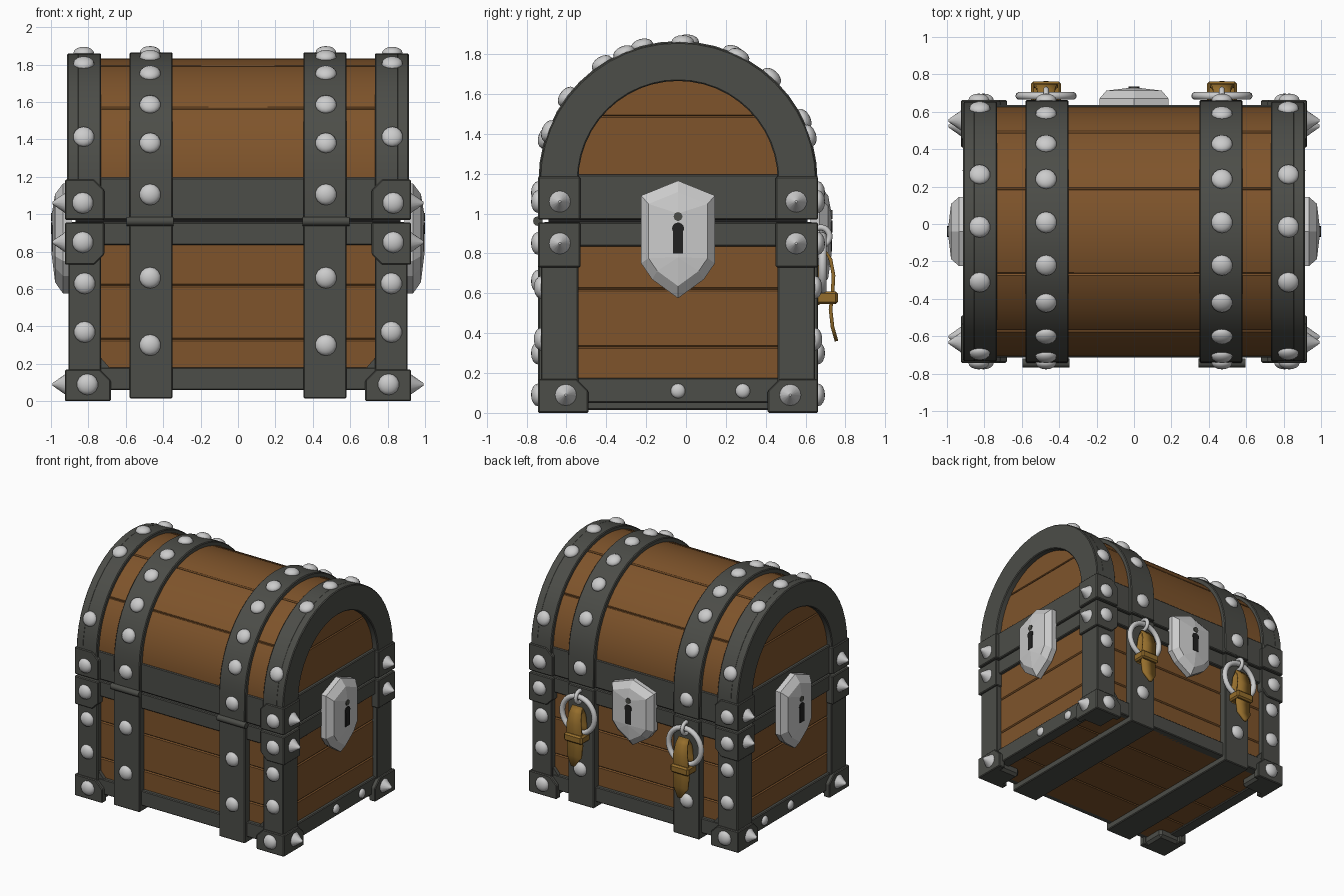
import bpy, bmesh
from math import sin, cos, pi, radians
from mathutils import Vector

if "Cube" in bpy.data.objects:
    bpy.data.objects.remove(bpy.data.objects["Cube"])

CY = -0.04      # chest centre in y; parts are built about y = 0 and shifted at the end
Z0 = 1.165      # centre height of the lid arch


def material(name, col):
    m = bpy.data.materials.new(name)
    m.diffuse_color = (*col, 1)
    m.use_nodes = True
    m.node_tree.nodes["Principled BSDF"].inputs["Base Color"].default_value = m.diffuse_color
    return m


WOOD = material("wood", (0.21, 0.088, 0.024))
IRON = material("iron", (0.072, 0.074, 0.065))
LEATHER = material("leather", (0.30, 0.155, 0.025))
DARK = material("dark", (0.015, 0.015, 0.015))


def smooth(o, ang=30):
    bpy.ops.object.select_all(action='DESELECT')
    o.select_set(True)
    bpy.context.view_layer.objects.active = o
    bpy.ops.object.shade_smooth_by_angle(angle=radians(ang))


def finish(bm, name, mat=None, bevel=0.0):
    bmesh.ops.recalc_face_normals(bm, faces=bm.faces)
    me = bpy.data.meshes.new(name)
    bm.to_mesh(me)
    bm.free()
    o = bpy.data.objects.new(name, me)
    bpy.context.collection.objects.link(o)
    if mat:
        me.materials.append(mat)
    if bevel:
        b = o.modifiers.new("bevel", 'BEVEL')
        b.width, b.segments, b.limit_method = bevel, 1, 'ANGLE'
    return o


def prism(name, pts, a, b, axis, mat, bevel=0.006):
    """Extrude a 2D outline along x (outline is y,z) or y (outline is x,z)."""
    place = (lambda p, t: (t, p[0], p[1])) if axis == 'x' else (lambda p, t: (p[0], t, p[1]))
    bm = bmesh.new()
    lo = [bm.verts.new(place(p, a)) for p in pts]
    hi = [bm.verts.new(place(p, b)) for p in pts]
    bm.faces.new(lo)
    bm.faces.new(hi[::-1])
    for i in range(len(pts)):
        j = (i + 1) % len(pts)
        bm.faces.new((lo[i], lo[j], hi[j], hi[i]))
    return finish(bm, name, mat, bevel)


def box(name, x0, x1, y0, y1, z0, z1, mat=IRON, bevel=0.006):
    return prism(name, [(x0, z0), (x1, z0), (x1, z1), (x0, z1)], y0, y1, 'y', mat, bevel)


def arc(r, a0=-90, a1=90, n=24):
    """Arc points (y, z); angle measured from straight up, positive to the back."""
    return [(r * sin(radians(a0 + (a1 - a0) * i / n)),
             Z0 + r * cos(radians(a0 + (a1 - a0) * i / n))) for i in range(n + 1)]


def stud(pos, normal, r=0.057, spike=False):
    q = Vector(normal).to_track_quat('Z', 'Y')
    if spike:
        bpy.ops.mesh.primitive_cone_add(vertices=16, radius1=0.055, radius2=0.006, depth=0.07)
        o = bpy.context.object
        o.location = Vector(pos) + Vector(normal) * 0.033
    else:
        bpy.ops.mesh.primitive_uv_sphere_add(segments=14, ring_count=8, radius=r)
        o = bpy.context.object
        o.scale.z = 0.62
        o.location = pos
    o.name = "spike" if spike else "stud"
    o.rotation_mode = 'QUATERNION'
    o.rotation_quaternion = q
    smooth(o, 40)


# wooden body: stacked planks, dark core, floor planks
for z0, z1 in ((0.07, 0.33), (0.33, 0.62), (0.62, 0.9)):
    box("body_plank", -0.868, 0.868, -0.645, 0.645, z0, z1, WOOD, 0.008)
for i in range(4):
    box("floor_plank", -0.85, 0.85, -0.64 + i * 0.32, -0.32 + i * 0.32, 0.06, 0.1, WOOD, 0.008)
box("seam_core", -0.87, 0.87, -0.65, 0.65, 0.9, 1.05, DARK, 0)

# wooden lid: curved planks and end panels
cuts = (-90, -53, -20, 20, 53, 90)
for a0, a1 in zip(cuts, cuts[1:]):
    smooth(prism("lid_plank", arc(0.667, a0, a1, 8) + arc(0.55, a0, a1, 8)[::-1],
                 -0.86, 0.86, 'x', WOOD, 0.008))
top = 1.49
low = [p for p in arc(0.6, n=48) if p[1] < top]
high = [p for p in arc(0.6, n=48) if p[1] >= top]
e = (0.36 - (top - Z0) ** 2) ** 0.5
split = len(low) // 2
prism("lid_end_lower", low[:split] + [(-e, top), (e, top)] + low[split:], -0.868, 0.868, 'x', WOOD, 0.008)
prism("lid_end_upper", [(-e, top)] + high + [(e, top)], -0.868, 0.868, 'x', WOOD, 0.008)

# iron bands around body and lid
box("body_band", -0.893, 0.893, -0.675, 0.675, 0.835, 0.957)
box("lid_band", -0.893, 0.893, -0.675, 0.675, 0.97, 1.195)

ring = [(-0.695, 1.0)] + arc(0.695) + [(0.695, 1.0)] + [(0.5, 1.0)] + arc(0.5)[::-1] + [(-0.5, 1.0)]
for sx in (-1, 1):
    # lid arches and straps
    smooth(prism("lid_end_arch", ring, sx * 0.85, sx * 0.913, 'x', IRON))
    smooth(prism("lid_end_strap", [(-0.695, 1.0)] + arc(0.695) + [(0.695, 1.0)],
                 sx * 0.732, sx * 0.86, 'x', IRON))
    smooth(prism("lid_strap", [(-0.702, 0.97)] + arc(0.7) + [(0.702, 0.97)],
                 sx * 0.35, sx * 0.58, 'x', IRON))
    box("body_strap", sx * 0.35, sx * 0.58, -0.702, 0.702, 0.015, 0.955)
    box("side_rail", sx * 0.8, sx * 0.893, -0.55, 0.55, 0.05, 0.175)

    # studs over the curve of the lid
    for a in (64, 42, 23.6, 4, -15, -33, -53, -72):
        n = Vector((0, sin(radians(a)), cos(radians(a))))
        stud(Vector((sx * 0.47, 0, Z0)) + n * 0.7, n)
    for a in (71, 26, 2, -23, -69):
        n = Vector((0, sin(radians(a)), cos(radians(a))))
        stud(Vector((sx * 0.825, 0, Z0)) + n * 0.695, n)
    for y in (0, 0.325):
        stud((sx * 0.893, y, 0.11), (sx, 0, 0), 0.037)

    for sy in (-1, 1):
        # corner posts
        box("corner_post", sx * 0.732, sx * 0.907, sy * 0.5, sy * 0.688, 0.08, 0.8)
        prism("post_gusset", [(sx * 0.735, 0.16), (sx * 0.67, 0.16), (sx * 0.735, 0.235)],
              sy * 0.6, sy * 0.672, 'y', IRON, 0)
        # corner caps with chamfered inner corners
        for z0, z1, up in ((0.97, 1.185, 1), (0.73, 0.955, 0)):
            za, zb = (z1, z0) if up else (z0, z1)
            c = -0.055 if up else 0.055
            prism("corner_cap", [(sx * 0.925, za), (sx * 0.77, za), (sx * 0.715, za + c),
                                 (sx * 0.715, zb), (sx * 0.925, zb)], sy * 0.49, sy * 0.702, 'y', IRON)
            stud((sx * 0.83, sy * 0.702, 1.06 if up else 0.85), (0, sy, 0))
            stud((sx * 0.925, sy * 0.593, 1.06 if up else 0.85), (sx, 0, 0), spike=True)
        # feet
        box("foot_core", sx * 0.70, sx * 0.915, sy * 0.48, sy * 0.692, 0, 0.12, IRON, 0.02)
        for ax, i0, i1, s, d0, d1 in (('y', 0.68, 0.925, sx, sy * 0.65, sy * 0.702),
                                      ('x', 0.45, 0.702, sy, sx * 0.87, sx * 0.925)):
            prism("foot_plate", [(s * i0, 0), (s * i1, 0), (s * i1, 0.17), (s * (i0 + 0.06), 0.17),
                                 (s * i0, 0.11)], d0, d1, ax, IRON)
        stud((sx * 0.805, sy * 0.702, 0.09), (0, sy, 0))
        stud((sx * 0.925, sy * 0.563, 0.09), (sx, 0, 0), spike=True)
        # studs on posts and straps
        for z in (0.63, 0.37):
            stud((sx * 0.82, sy * 0.688, z), (0, sy, 0))
        for z in ((1.105, 0.66, 0.3) if sy < 0 else (1.105, 0.3)):
            stud((sx * 0.47, sy * 0.702, z), (0, sy, 0))

    # hinge barrels on the front
    for k in (-1, 0, 1):
        bpy.ops.mesh.primitive_cylinder_add(vertices=12, radius=0.024, depth=0.08 if k else 0.16,
                                            location=(sx * 0.47 + k * 0.085, -0.703, 0.962),
                                            rotation=(0, pi / 2, 0))
        bpy.context.object.name = "hinge"
        bpy.context.object.data.materials.append(IRON)
        smooth(bpy.context.object, 40)

    # ring, staple and leather tie on the back
    for nm, loc, rot, R, r in (("pull_ring", (sx * 0.47, 0.725, 0.745), (pi / 2, 0, 0), 0.143, 0.021),
                               ("ring_staple", (sx * 0.47, 0.715, 0.885), (0, pi / 2, 0), 0.045, 0.015)):
        bpy.ops.mesh.primitive_torus_add(location=loc, rotation=rot, major_radius=R, minor_radius=r,
                                         major_segments=28, minor_segments=10)
        bpy.context.object.name = nm
        smooth(bpy.context.object, 60)
    path = [(0.70, 0.54, .06), (0.70, 0.66, .06), (0.715, 0.76, .05), (0.74, 0.81, .045),
            (0.765, 0.77, .05), (0.78, 0.69, .06), (0.775, 0.6, .065), (0.765, 0.52, .065),
            (0.775, 0.43, .06), (0.795, 0.36, .012)]
    bm = bmesh.new()
    rows = [[bm.verts.new((sx * 0.47 + s * w, y, z)) for s in (-1, 1)] for y, z, w in path]
    for p, q in zip(rows, rows[1:]):
        bm.faces.new((p[0], p[1], q[1], q[0]))
    strap = finish(bm, "leather_tie", LEATHER)
    sol = strap.modifiers.new("thickness", 'SOLIDIFY')
    sol.thickness, sol.offset = 0.018, 0
    smooth(strap, 40)
    box("leather_keeper", sx * 0.47 - 0.08, sx * 0.47 + 0.08, 0.69, 0.802, 0.545, 0.61, LEATHER, 0.012)

# bottom rails front and back
for sy in (-1, 1):
    box("bottom_rail", -0.75, 0.75, sy * 0.6, sy * 0.675, 0.06, 0.18)


def lock(name, base, ang, zs, zc):
    """Faceted shield plate with a keyhole, built facing +x and turned about z."""
    half = [(0.185, 0.21), (0.185, -0.13), (0.13, -0.21)]
    out = [(0, 0.285)] + half + [(0, -0.305)] + [(-y, z) for y, z in half[::-1]]
    bm = bmesh.new()
    rings = [[bm.verts.new((base + d, y * s, zc + z * zs * s)) for y, z in out]
             for d, s in ((0, 1), (0.045, 1), (0.088, 0.8))]
    tip = [bm.verts.new((base + 0.106, 0, zc + z * zs)) for z in (0.12, -0.1)]
    n = len(out)
    for a, b in zip(rings, rings[1:]):
        for i in range(n):
            j = (i + 1) % n
            bm.faces.new((a[i], a[j], b[j], b[i]))
    r = rings[2]
    for f in ((r[0], r[1], tip[0]), (r[1], r[2], tip[1], tip[0]), (r[2], r[3], tip[1]),
              (r[3], r[4], tip[1]), (r[4], r[5], tip[1]), (r[5], r[6], tip[1]),
              (r[6], r[7], tip[0], tip[1]), (r[7], r[0], tip[0])):
        bm.faces.new(f)
    parts = [finish(bm, name)]
    f = base + 0.108
    parts.append(box("keyhole_slot", f - 0.05, f, -0.026, 0.026, zc - 0.08, zc + 0.04, DARK, 0))
    for nm, z, rad, mat in (("keyhole", zc + 0.045, 0.03, DARK), ("lock_pin", zc + 0.105, 0.022, IRON)):
        disc = [(rad * cos(k * pi / 8), z + rad * sin(k * pi / 8)) for k in range(16)]
        parts.append(prism(nm, disc, f - 0.05, f + 0.001, 'x', mat, 0))
    for o in parts:
        o.rotation_euler.z = ang


# lock plates on both ends and the back
lock("lock_right", 0.89, 0, 1, 0.88)
lock("lock_left", 0.89, pi, 1, 0.88)
lock("lock_back", 0.665, pi / 2, 0.88, 0.89)

for o in bpy.context.scene.objects:
    o.location.y += CY
